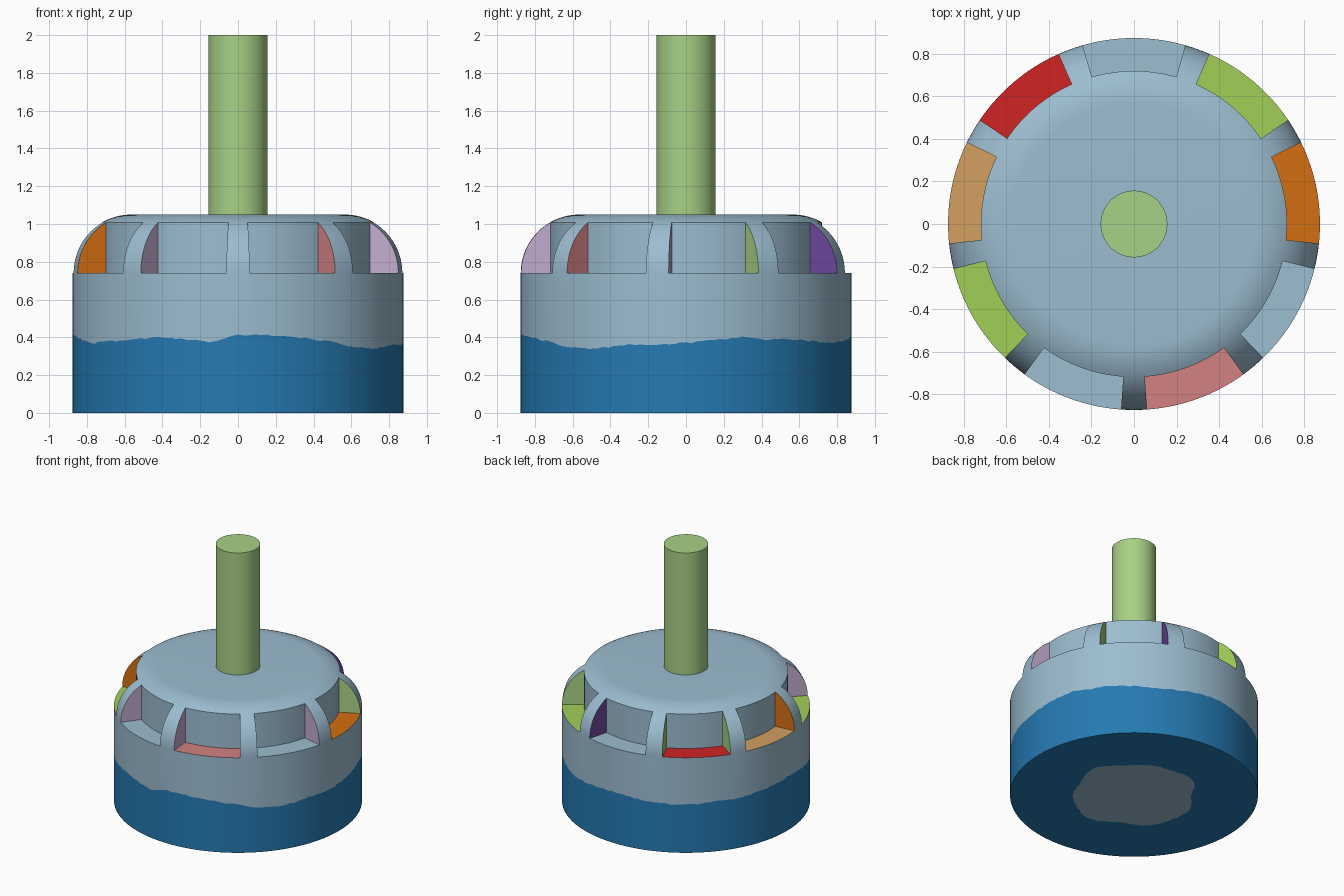
import bpy, bmesh, math, random

if "Cube" in bpy.data.objects:
    bpy.data.objects.remove(bpy.data.objects["Cube"])

random.seed(4)
SEG = 180                                  # 2 degree columns
R, Z0, FIL = 0.875, 0.74, 0.31             # body radius, pocket floor, shoulder fillet
STEP = 5                                   # fillet step in degrees
CUT = 60 // STEP                           # fillet ring where pockets end
POCKET_R = R - FIL + FIL * math.cos(math.radians(60))


def lin(c):
    c /= 255
    return c / 12.92 if c <= 0.04045 else ((c + 0.055) / 1.055) ** 2.4


COLOURS = {
    "grey_blue": (156, 189, 208), "deep_blue": (37, 122, 179),
    "leaf_green": (168, 209, 134), "lime": (161, 208, 87),
    "orange": (212, 110, 16), "tan": (211, 160, 97), "red": (208, 35, 36),
    "pink": (211, 129, 129), "lavender": (196, 173, 208), "purple": (108, 72, 155),
}
NAMES = list(COLOURS)
MATS = []
for name, rgb in COLOURS.items():
    m = bpy.data.materials.new(name)
    m.diffuse_color = (*[lin(c) for c in rgb], 1)
    m.use_nodes = True
    m.node_tree.nodes["Principled BSDF"].inputs["Base Color"].default_value = m.diffuse_color
    MATS.append(m)


def finish(name, bm, angle):
    bmesh.ops.recalc_face_normals(bm, faces=bm.faces[:])
    me = bpy.data.meshes.new(name)
    bm.to_mesh(me)
    bm.free()
    for m in MATS:
        me.materials.append(m)
    ob = bpy.data.objects.new(name, me)
    bpy.context.collection.objects.link(ob)
    bpy.ops.object.select_all(action='DESELECT')
    ob.select_set(True)
    bpy.context.view_layer.objects.active = ob
    bpy.ops.object.shade_smooth_by_angle(angle=math.radians(angle))
    return ob


# Height of the ragged paint edge, every 10 degrees from +x
EDGE = [.37, .385, .40, .39, .39, .38, .37, .38, .39, .40, .39, .38,
        .375, .38, .39, .385, .40, .41, .42, .41, .385, .37, .38, .385,
        .40, .39, .375, .41, .415, .40, .385, .36, .34, .345, .36, .365]


def paint_height(deg):
    i, f = int(deg // 10), (deg % 10) / 10
    return EDGE[i % 36] * (1 - f) + EDGE[(i + 1) % 36] * f + random.uniform(-.005, .005)


def patch_radius(deg):
    a = math.radians(deg)
    return .435 + .02 * math.sin(4 * a + .6) + .012 * math.sin(7 * a) + random.uniform(-.005, .005)


bm = bmesh.new()


def ring(radius, height):
    out = []
    for k in range(SEG):
        d = k * 360 / SEG
        r = radius(d) if callable(radius) else radius
        z = height(d) if callable(height) else height
        a = math.radians(d)
        out.append(bm.verts.new((r * math.cos(a), r * math.sin(a), z)))
    return out


def face(verts, colour):
    bm.faces.new(verts).material_index = NAMES.index(colour)


def quad(lower, upper, k, colour):
    j = (k + 1) % SEG
    face((lower[k], lower[j], upper[j], upper[k]), colour)


# Body rings from the underside patch up to the shoulder
patch = ring(patch_radius, 0)
base = ring(R, 0)
paint = ring(R, paint_height)
fillet = []
for t in range(0, 91, STEP):
    a = math.radians(t)
    fillet.append(ring(R - FIL + FIL * math.cos(a), Z0 + FIL * math.sin(a)))
inner = ring(POCKET_R, Z0)

face(patch, "grey_blue")
face(fillet[-1], "grey_blue")

# Pockets: floor colour by column, centred every 40 degrees from 10
FLOORS = ["orange", "lime", "grey_blue", "red", "tan", "lime",
          "grey_blue", "pink", "grey_blue"]
# Rib side colours, ribs centred every 40 degrees from 30
RIBS = ["leaf_green", "purple", "lime", "leaf_green", "orange",
        "lavender", "lavender", "pink", "lavender"]

for k in range(SEG):
    quad(patch, base, k, "deep_blue")
    quad(base, paint, k, "deep_blue")
    quad(paint, fillet[0], k, "grey_blue")
    p, off = divmod((k * 2 + 6) % 360, 40)
    in_pocket = off < 32
    if in_pocket:
        quad(fillet[0], inner, k, FLOORS[p])
        quad(inner, fillet[CUT], k, "grey_blue")
    for i in range(len(fillet) - 1):
        if i >= CUT or not in_pocket:
            quad(fillet[i], fillet[i + 1], k, "grey_blue")

# Rib sides at both ends of every pocket
for p in range(9):
    for edge, colour in ((-6, RIBS[p - 1]), (26, RIBS[p])):
        k = ((p * 40 + edge) % 360) // 2
        face([f[k] for f in fillet[:CUT + 1]] + [inner[k]], colour)

for v in [v for v in bm.verts if not v.link_faces]:
    bm.verts.remove(v)
finish("slotted_body", bm, 35)

# Shaft
bm = bmesh.new()
bmesh.ops.create_cone(bm, cap_ends=True, segments=64, radius1=.157, radius2=.157, depth=.96)
bmesh.ops.translate(bm, verts=bm.verts[:], vec=(0, 0, 1.52))
for f in bm.faces:
    f.material_index = NAMES.index("leaf_green")
finish("shaft", bm, 35)
